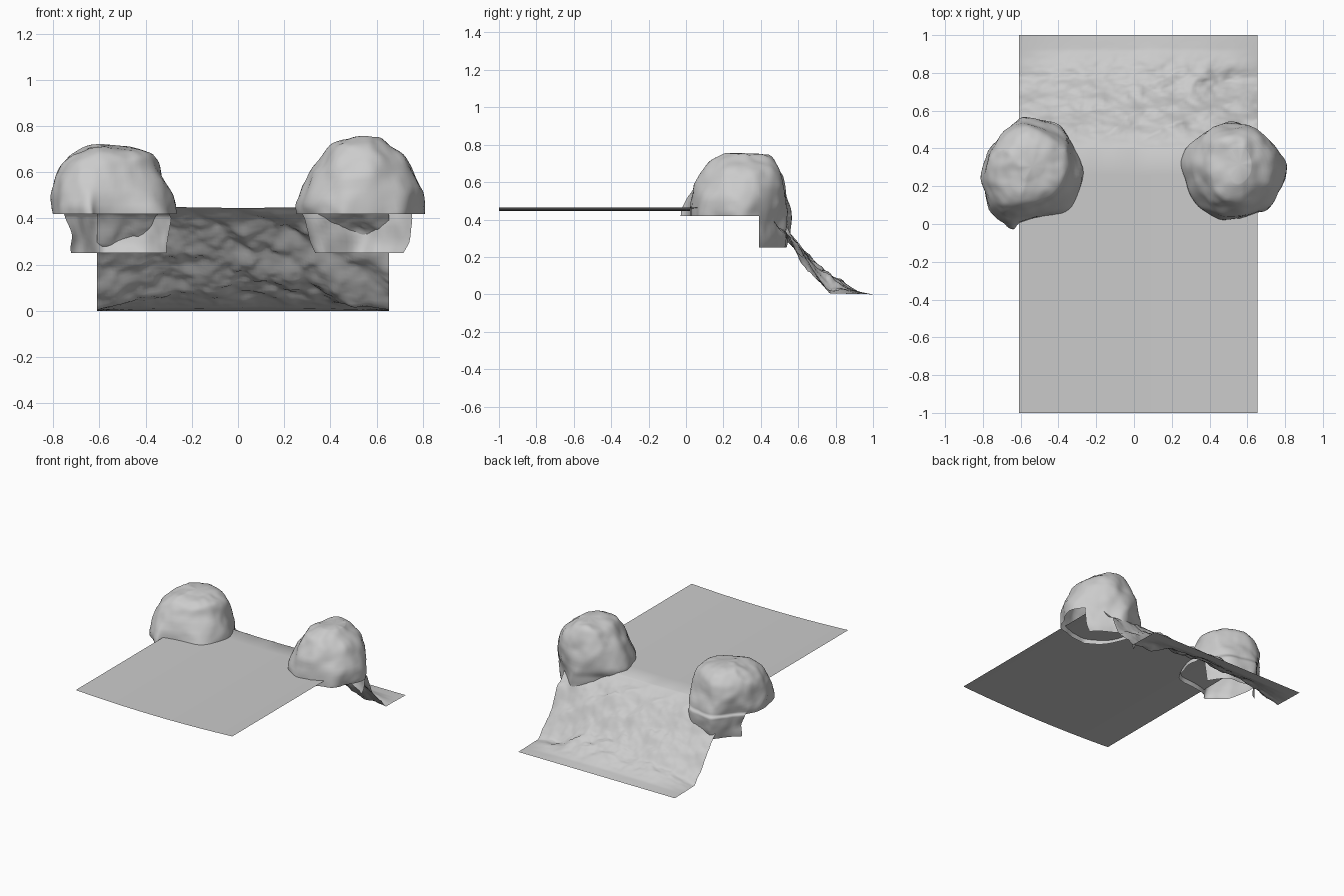
import bpy, bmesh
from mathutils import Vector, noise

if "Cube" in bpy.data.objects:
    bpy.data.objects.remove(bpy.data.objects["Cube"])

CUT_Y, RIM_Z, FOOT_Z = 0.39, 0.42, 0.25


def lerp_table(table, t):
    for (a, va), (b, vb) in zip(table, table[1:]):
        if t <= b:
            return va + (vb - va) * max(0, t - a) / (b - a)
    return table[-1][1]


def spline(p0, p1, p2, p3, t):
    return [0.5 * (2 * b + (c - a) * t + (2 * a - 5 * b + 4 * c - d) * t * t
                   + (3 * b - a - 3 * c + d) * t ** 3)
            for a, b, c, d in zip(p0, p1, p2, p3)]


def finish(bm, name):
    me = bpy.data.meshes.new(name)
    bm.to_mesh(me)
    bm.free()
    ob = bpy.data.objects.new(name, me)
    bpy.context.collection.objects.link(ob)
    for p in me.polygons:
        p.use_smooth = True
    return ob


# Ground: gently dished plateau falling down a rough bank to a flat foot
EDGE = [(-1, 1), (0.40, 1), (0.47, .85), (0.53, .68), (0.60, .46), (0.68, .22), (0.77, 0.01), (1, 0)]
MID = [(-1, 1), (0.40, 1), (0.48, .90), (0.55, .72), (0.62, .53), (0.70, .34), (0.80, .17), (0.92, .03), (1, 0)]


def ground_height(x, y):
    u = abs(x - 0.022) / 0.632
    top = 0.446 + 0.017 * u * u
    if y <= 0.4:
        return top
    k = u * u
    wob = noise.fractal(Vector((x * 5, y * 8, 3)), 0.8, 2.0, 4)
    # diagonal rock creases
    crease = abs(noise.noise(Vector((x * 2 + y * 2, y * 7 - x * 3, 7))))
    fade = min(1, (y - 0.4) / 0.12) * min(1, (1 - y) / 0.25)
    z = top * (k * lerp_table(EDGE, y) + (1 - k) * lerp_table(MID, y))
    return max(0, z + fade * (0.028 * wob - 0.05 * crease + 0.012) * min(1, z / 0.05))


NX = 100
rows = [-1 + 1.4 * i / 10 for i in range(10)] + [0.4 + 0.6 * i / 64 for i in range(65)]
bm = bmesh.new()
grid = [[bm.verts.new((x, y, ground_height(x, y)))
         for x in [-0.61 + 1.264 * i / NX for i in range(NX + 1)]] for y in rows]
for a, b in zip(grid, grid[1:]):
    for i in range(NX):
        bm.faces.new((a[i], a[i + 1], b[i + 1], b[i]))
finish(bm, "ground")


# Boulders: a top outline lofted through levels of (z, xmin, xmax, ymin, ymax)
def unit_box(ring):
    xs, ys = [p[0] for p in ring], [p[1] for p in ring]
    return [((x - min(xs)) / (max(xs) - min(xs)), (y - min(ys)) / (max(ys) - min(ys))) for x, y in ring]


def boulder(name, outline, levels, seed):
    n, sub = len(outline), 6
    ring = [spline(*(outline[(i + k) % n] for k in (-1, 0, 1, 2)), j / sub)
            for i in range(n) for j in range(sub)]
    m = len(ring)
    # rounder version of the outline, used toward the top
    soft = [[sum(ring[(i + k) % m][c] for k in range(-9, 10)) / 19 for c in (0, 1)] for i in range(m)]
    ring, soft = unit_box(ring), unit_box(soft)
    lv = [levels[0]] + levels + [levels[-1]]
    dense = [spline(*lv[i:i + 4], j / 5) for i in range(len(lv) - 3) for j in range(5)]
    dense.append(levels[-1])
    bm = bmesh.new()
    loops = []
    for z, a, b, c, d in dense:
        w = min(1, max(0, (z - RIM_Z) / 0.16))
        loop = []
        for (px, py), (sx, sy) in zip(ring, soft):
            px, py = px + (sx - px) * w, py + (sy - py) * w
            v = Vector((a + (b - a) * px, c + (d - c) * py, z))
            out = (v - Vector(((a + b) / 2, (c + d) / 2, 0.42))).normalized()
            s = Vector((seed, 0, 0))
            ridge = 0.25 - abs(noise.noise(v * 4 + s))
            v += out * (0.03 * ridge + 0.012 * noise.noise(v * 9 + s) + 0.005 * noise.noise(v * 20 + s))
            loop.append(bm.verts.new(v))
        loops.append(loop)
    for a, b in zip(loops, loops[1:]):
        for i in range(m):
            j = (i + 1) % m
            bm.faces.new((a[i], a[j], b[j], b[i]))
    mid = sum((v.co for v in loops[-1]), Vector()) / m
    tip = bm.verts.new(mid + Vector((0, 0, 0.004)))
    for i in range(m):
        bm.faces.new((loops[-1][i], loops[-1][(i + 1) % m], tip))
    # open underside, stepped lower at the back where the bank falls away
    for co, no in (((0, 0, RIM_Z), (0, 0, 1)), ((0, CUT_Y, 0), (0, 1, 0)), ((0, 0, FOOT_Z), (0, 0, 1))):
        bmesh.ops.bisect_plane(bm, geom=bm.verts[:] + bm.edges[:] + bm.faces[:],
                               plane_co=co, plane_no=no)
    gone = []
    for f in bm.faces:
        c = f.calc_center_median()
        if c.z < FOOT_Z or (c.z < RIM_Z and c.y < CUT_Y):
            gone.append(f)
    bmesh.ops.delete(bm, geom=gone, context='FACES')
    bmesh.ops.recalc_face_normals(bm, faces=bm.faces[:])
    # make sure the shell faces outward
    if max(bm.faces, key=lambda f: f.calc_center_median().z).normal.z < 0:
        bmesh.ops.reverse_faces(bm, faces=bm.faces[:])
    return finish(bm, name)


left = [(-.255, .24), (-.29, .38), (-.33, .45), (-.41, .54), (-.55, .57), (-.62, .56), (-.70, .47),
        (-.77, .38), (-.81, .23), (-.77, .10), (-.70, .02), (-.64, -.03), (-.60, .01), (-.45, .05), (-.31, .08)]
boulder("left_boulder", left, [
    (.20, -.76, -.28, .08, .51),
    (.30, -.77, -.27, .04, .55),
    (.40, -.805, -.26, -.03, .56),
    (.50, -.80, -.285, 0, .545),
    (.60, -.78, -.33, .06, .53),
    (.66, -.74, -.36, .10, .50),
    (.70, -.68, -.42, .16, .44),
    (.715, -.60, -.47, .24, .37)], 1.3)

right = [(.81, .28), (.77, .39), (.68, .47), (.60, .52), (.50, .55), (.33, .46), (.25, .38),
         (.28, .25), (.33, .10), (.42, .04), (.50, .03), (.69, .07), (.76, .16)]
boulder("right_boulder", right, [
    (.20, .34, .72, .06, .51),
    (.30, .31, .77, .05, .53),
    (.40, .26, .80, .03, .54),
    (.47, .25, .80, .03, .54),
    (.58, .31, .77, .05, .53),
    (.66, .36, .73, .09, .51),
    (.72, .41, .65, .14, .47),
    (.745, .50, .62, .22, .41)], 8.1)
